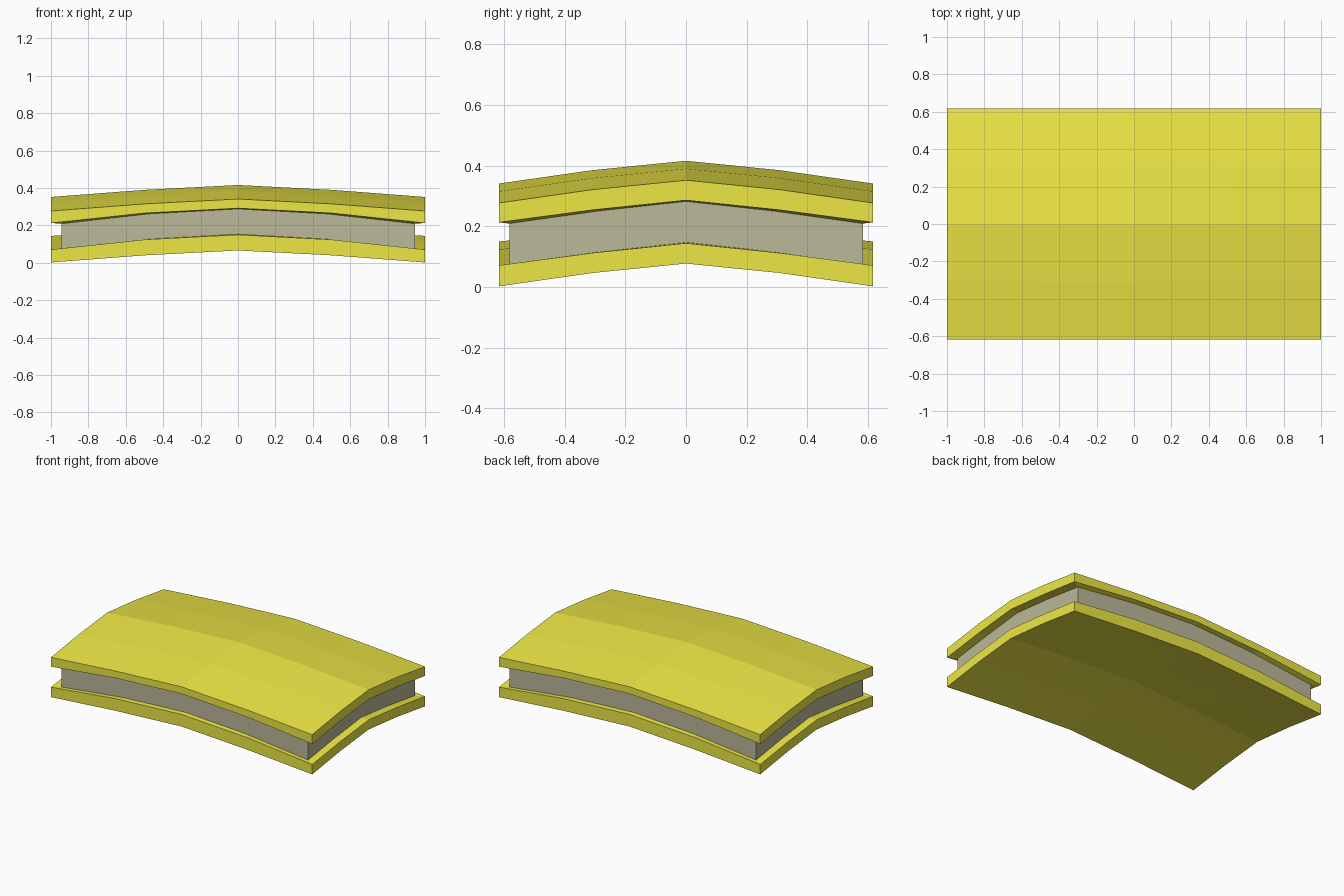
import bpy

if "Cube" in bpy.data.objects:
    bpy.data.objects.remove(bpy.data.objects["Cube"])

HX, HY = 1.0, 0.617
CORE = 0.945                       # core footprint relative to plates
ARCH_X = [0.0, 0.038, 0.064, 0.038, 0.0]   # rise along the length
ARCH_Y = [0.0, 0.044, 0.075, 0.044, 0.0]   # rise along the width
STEP = [-1, -0.5, 0, 0.5, 1]

# Grid indices walked counter-clockwise round the border
BORDER = ([(i, 0) for i in range(4)] + [(4, j) for j in range(4)] +
          [(i, 4) for i in range(4, 0, -1)] + [(0, j) for j in range(4, 0, -1)])


def material(name, colour):
    m = bpy.data.materials.new(name)
    m.diffuse_color = colour
    m.use_nodes = True
    m.node_tree.nodes["Principled BSDF"].inputs["Base Color"].default_value = m.diffuse_color
    return m


def make(name, verts, faces, mat):
    mesh = bpy.data.meshes.new(name)
    mesh.from_pydata(verts, [], faces)
    mesh.materials.append(mat)
    mesh.update()
    ob = bpy.data.objects.new(name, mesh)
    bpy.context.collection.objects.link(ob)
    return ob


def ring(base, rise_x, rise_y, scale):
    """Border loop that arches along each side."""
    out = []
    for i, j in BORDER:
        z = base + (rise_x[i] if j in (0, 4) else rise_y[j])
        out.append((STEP[i] * HX * scale, STEP[j] * HY * scale, z))
    return out


def bridge(a, b):
    """Quads between a lower loop a and an upper loop b."""
    n = len(a)
    return [(a[k], a[(k + 1) % n], b[(k + 1) % n], b[k]) for k in range(n)]


INNER_X = [0.0, 0.053, 0.079, 0.053, 0.0]
INNER_Y = [0.0, 0.041, 0.073, 0.041, 0.0]


def plate(name, outer_z, edge_z, core_z, upper, mat):
    # Arched outer skin
    verts = [(STEP[i] * HX, STEP[j] * HY, outer_z + ARCH_X[i] + ARCH_Y[j])
             for j in range(5) for i in range(5)]
    faces = [(j * 5 + i, j * 5 + i + 1, j * 5 + i + 6, j * 5 + i + 5)
             for j in range(4) for i in range(4)]
    # Rim and ledge running in to the core
    outer = [j * 5 + i for i, j in BORDER]
    verts += ring(edge_z, INNER_X, INNER_Y, 1) + ring(core_z, INNER_X, INNER_Y, CORE)
    edge, inner = list(range(25, 41)), list(range(41, 57))
    if upper:
        faces += bridge(edge, outer) + bridge(inner, edge)
    else:
        faces = [f[::-1] for f in faces]
        faces += bridge(outer, edge) + bridge(edge, inner)
    return make(name, verts, faces, mat)


yellow = material("yellow", (0.85, 0.80, 0.06, 1))
olive = material("olive_grey", (0.50, 0.48, 0.32, 1))

plate("lower_plate", 0.002, 0.071, 0.074, False, yellow)
plate("upper_plate", 0.277, 0.213, 0.209, True, yellow)

# Recessed core wall between the plates
walls = ring(0.074, INNER_X, INNER_Y, CORE) + ring(0.209, INNER_X, INNER_Y, CORE)
make("core", walls, bridge(list(range(16)), list(range(16, 32))), olive)
